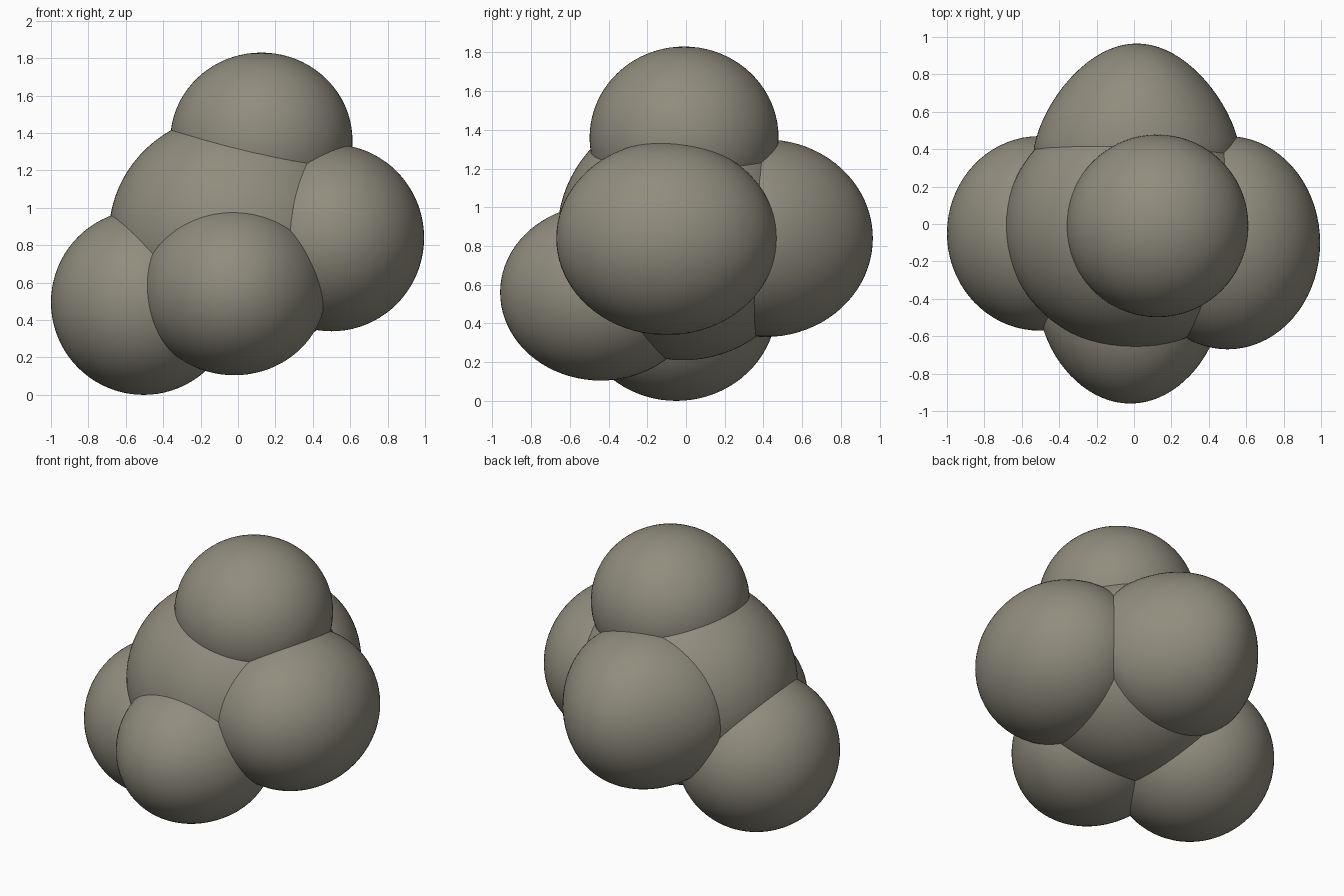
import bpy
import bmesh

if "Cube" in bpy.data.objects:
    bpy.data.objects.remove(bpy.data.objects["Cube"])

# Warm olive grey shared by every part
clay = bpy.data.materials.new("olive_grey")
clay.diffuse_color = (0.28, 0.267, 0.208, 1.0)
clay.use_nodes = True
clay.node_tree.nodes["Principled BSDF"].inputs["Base Color"].default_value = clay.diffuse_color


def lobe(name, centre, radii, taper=0.0):
    """Smooth ellipsoid; taper narrows its width towards +y (or -y if negative)."""
    bm = bmesh.new()
    bmesh.ops.create_uvsphere(bm, u_segments=72, v_segments=40, radius=1.0)
    for v in bm.verts:
        v.co.x *= 1.0 - max(taper * v.co.y, 0.0)
        v.co.x *= radii[0]
        v.co.y *= radii[1]
        v.co.z *= radii[2]
    for f in bm.faces:
        f.smooth = True
    mesh = bpy.data.meshes.new(name)
    bm.to_mesh(mesh)
    bm.free()
    mesh.materials.append(clay)
    obj = bpy.data.objects.new(name, mesh)
    obj.location = centre
    bpy.context.collection.objects.link(obj)
    return obj


# Central mass that the other lobes grow out of
lobe("core", (0.0, -0.015, 0.86), (0.69, 0.65, 0.65))

# Upper lobe
lobe("top_lobe", (0.125, -0.01, 1.36), (0.487, 0.488, 0.47))

# Lobes around the sides
lobe("left_lobe", (-0.505, -0.05, 0.495), (0.495, 0.52, 0.495))
lobe("right_lobe", (0.5, -0.1, 0.84), (0.495, 0.57, 0.5))
lobe("front_lobe", (-0.02, -0.44, 0.56), (0.49, 0.52, 0.455), taper=-0.1)
lobe("back_lobe", (0.015, 0.41, 0.84), (0.55, 0.555, 0.51), taper=0.2)
